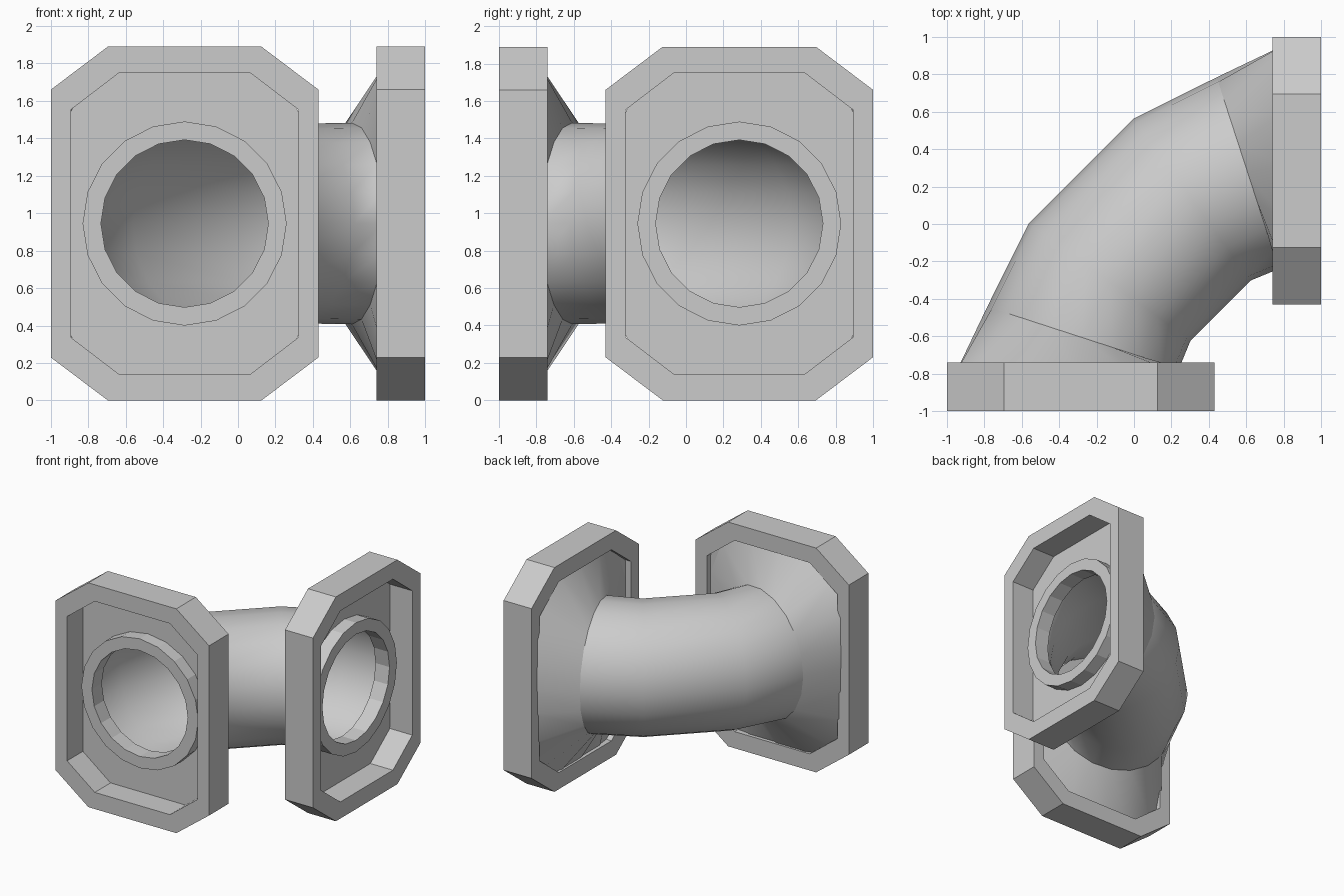
import bpy, bmesh, math
from mathutils import Matrix, Vector

if "Cube" in bpy.data.objects:
    bpy.data.objects.remove(bpy.data.objects["Cube"])

N = 20
CX, CZ = -0.285, 0.945
ANG = [2 * math.pi * i / N for i in range(N)]
# Reflection that carries the front flange onto the right flange
SWAP = Matrix(((0, -1, 0, 0), (-1, 0, 0, 0), (0, 0, 1, 0), (0, 0, 0, 1)))


def loft(name, rings, closed=False, smooth=None, mirror=False):
    """Skin consecutive rings; closed joins the last ring to the first."""
    bm = bmesh.new()
    vs = [[bm.verts.new(p) for p in r] for r in rings]
    pairs = list(zip(vs, vs[1:])) + ([(vs[-1], vs[0])] if closed else [])
    for a, b in pairs:
        n = len(a)
        for i in range(n):
            bm.faces.new((a[i], a[(i + 1) % n], b[(i + 1) % n], b[i]))
    bmesh.ops.recalc_face_normals(bm, faces=bm.faces)
    for side in (("front", "right") if mirror else ("",)):
        me = bpy.data.meshes.new(name)
        if side == "right":
            bmesh.ops.transform(bm, matrix=SWAP, verts=bm.verts)
            bmesh.ops.reverse_faces(bm, faces=bm.faces)
        bm.to_mesh(me)
        ob = bpy.data.objects.new(f"{side}_{name}" if side else name, me)
        bpy.context.collection.objects.link(ob)
        if smooth:
            bpy.ops.object.select_all(action='DESELECT')
            ob.select_set(True)
            bpy.context.view_layer.objects.active = ob
            bpy.ops.object.shade_smooth_by_angle(angle=math.radians(smooth))
    bm.free()


def octagon(y, hw, hh, a, b):
    pts = [(hw, b), (a, hh), (-a, hh), (-hw, b), (-hw, -b), (-a, -hh), (a, -hh), (hw, -b)]
    return [Vector((CX + x, y, CZ + z)) for x, z in pts]


def octagon_fan(y, hw, hh, a, b, cx=CX):
    """Octagon outline sampled at the same angles as the circles."""
    out = []
    for t in ANG:
        c, s = math.cos(t), math.sin(t)
        k, m = max(abs(c), 1e-6), max(abs(s), 1e-6)
        d = (hh - b) * a + (hw - a) * hh
        r = min(hw / k, hh / m, d / ((hh - b) * k + (hw - a) * m))
        out.append(Vector((cx + r * c, y, CZ + r * s)))
    return out


def circle(x, y, r, tilt=0):
    t = math.radians(tilt)
    return [Vector((x + r * math.cos(p) * math.cos(t),
                    y - r * math.cos(p) * math.sin(t),
                    CZ + r * math.sin(p))) for p in ANG]


# Octagonal flange frames
outer = (0.715, 0.945, 0.41, 0.715)
inner = (0.608, 0.805, 0.35, 0.608)
loft("flange_frame", [octagon(-1, *outer), octagon(-1, *inner),
                      octagon(-0.74, *inner), octagon(-0.74, *outer)],
     closed=True, mirror=True)

# Recessed floor with raised collar and bore
loft("collar", [octagon_fan(-0.79, 0.66, 0.86, 0.38, 0.66),
                circle(CX, -0.79, 0.545), circle(CX, -0.90, 0.545),
                circle(CX, -0.90, 0.447), circle(CX, -0.77, 0.447),
                circle(CX, -0.77, 0.535)], mirror=True)

# Flared skirts from the pipe to the flanges
mouth = circle(-0.272, -0.608, 0.538, 18)
loft("skirt", [octagon_fan(-0.79, 0.635, 0.86, 0.37, 0.65, cx=-0.315), mouth],
     smooth=30, mirror=True)

# Bent pipe
half = [circle(CX, -0.79, 0.538), mouth, circle(-0.13, -0.31, 0.533, 35.8)]
loft("pipe", half + [[SWAP @ p for p in r] for r in reversed(half)], smooth=40)
